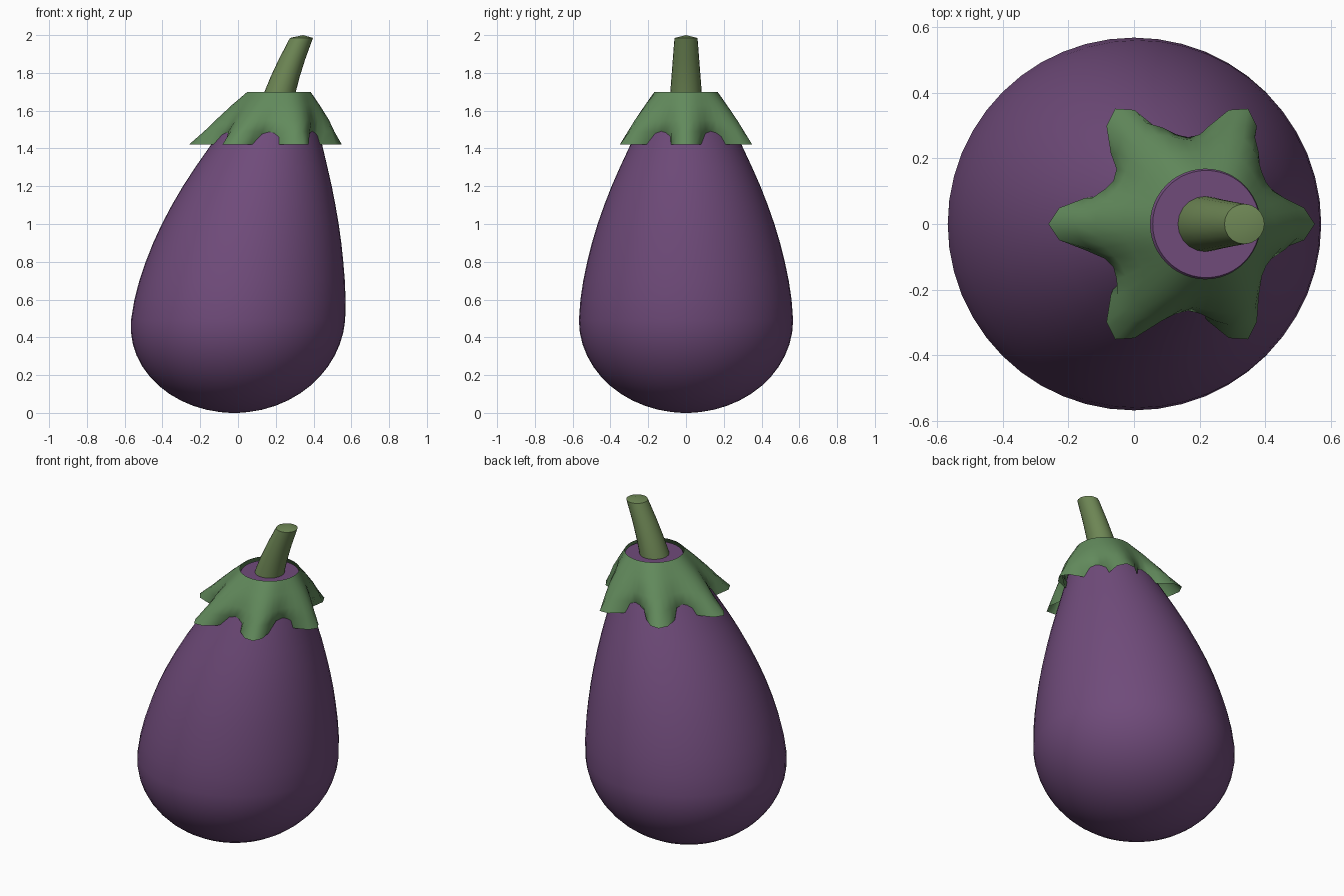
import bpy, math
from math import cos, sin, pi

if "Cube" in bpy.data.objects:
    bpy.data.objects.remove(bpy.data.objects["Cube"])


def loft(name, rings, sides, color, cap_start=False, cap_end=False, tip=None, angle=40):
    """Rings are (x centre, z, radius, lobe height); six lobes around each ring."""
    verts, faces = [], []
    for cx, z, r, lobe in rings:
        for i in range(sides):
            a = 2 * pi * i / sides
            rad = r + lobe * cos(6 * a)
            verts.append((cx + rad * cos(a), rad * sin(a), z))
    for k in range(len(rings) - 1):
        for i in range(sides):
            j = (i + 1) % sides
            a, b = k * sides, (k + 1) * sides
            faces.append((a + i, a + j, b + j, b + i))
    last = (len(rings) - 1) * sides
    if cap_start:
        faces.append(tuple(reversed(range(sides))))
    if cap_end:
        faces.append(tuple(range(last, last + sides)))
    if tip:
        verts.append(tip)
        faces += [(last + i, last + (i + 1) % sides, len(verts) - 1) for i in range(sides)]
    mesh = bpy.data.meshes.new(name)
    mesh.from_pydata(verts, [], faces)
    obj = bpy.data.objects.new(name, mesh)
    bpy.context.collection.objects.link(obj)
    mat = bpy.data.materials.new(name + "_color")
    mat.diffuse_color = (*color, 1)
    mat.use_nodes = True
    mat.node_tree.nodes["Principled BSDF"].inputs["Base Color"].default_value = mat.diffuse_color
    mesh.materials.append(mat)
    bpy.ops.object.select_all(action='DESELECT')
    bpy.context.view_layer.objects.active = obj
    obj.select_set(True)
    bpy.ops.object.shade_smooth_by_angle(angle=math.radians(angle))
    return obj


def lean(z):
    return 0.085 * z * z - 0.02


# Fruit body: rounded bottom, long taper, leaning toward +x
profile = []
for i in range(1, 13):
    t = i / 12 * pi / 2
    profile.append((0.49 * (1 - cos(t)), 0.567 * sin(t)))
profile += [(0.6, 0.559), (0.7, 0.544), (0.8, 0.523), (0.9, 0.498), (1.0, 0.468),
            (1.1, 0.433), (1.2, 0.394), (1.3, 0.35), (1.42, 0.294), (1.5, 0.256),
            (1.6, 0.208), (1.68, 0.163)]
profile.insert(0, (0.0, 0.02))
loft("fruit_body", [(lean(z), z, r, 0) for z, r in profile], 48,
     (0.16, 0.07, 0.195), cap_start=True, cap_end=True)

# Leafy cap: open skirt with six lobes, growing out of a round collar
loft("leafy_cap", [(0.145, 1.42, 0.305, 0.1), (0.165, 1.49, 0.304, 0.041),
                   (0.182, 1.55, 0.277, 0.023), (0.2, 1.63, 0.224, 0.008),
                   (0.217, 1.70, 0.167, 0)], 48, (0.122, 0.255, 0.107), angle=70)

# Stem: tapered, gently curved, with a shallow pointed end
loft("stem", [(0.21, 1.65, 0.086, 0), (0.223, 1.70, 0.083, 0), (0.25, 1.78, 0.077, 0),
              (0.285, 1.87, 0.07, 0), (0.336, 1.985, 0.061, 0)], 20,
     (0.156, 0.242, 0.091), cap_start=True, tip=(0.345, 0, 2.0))
